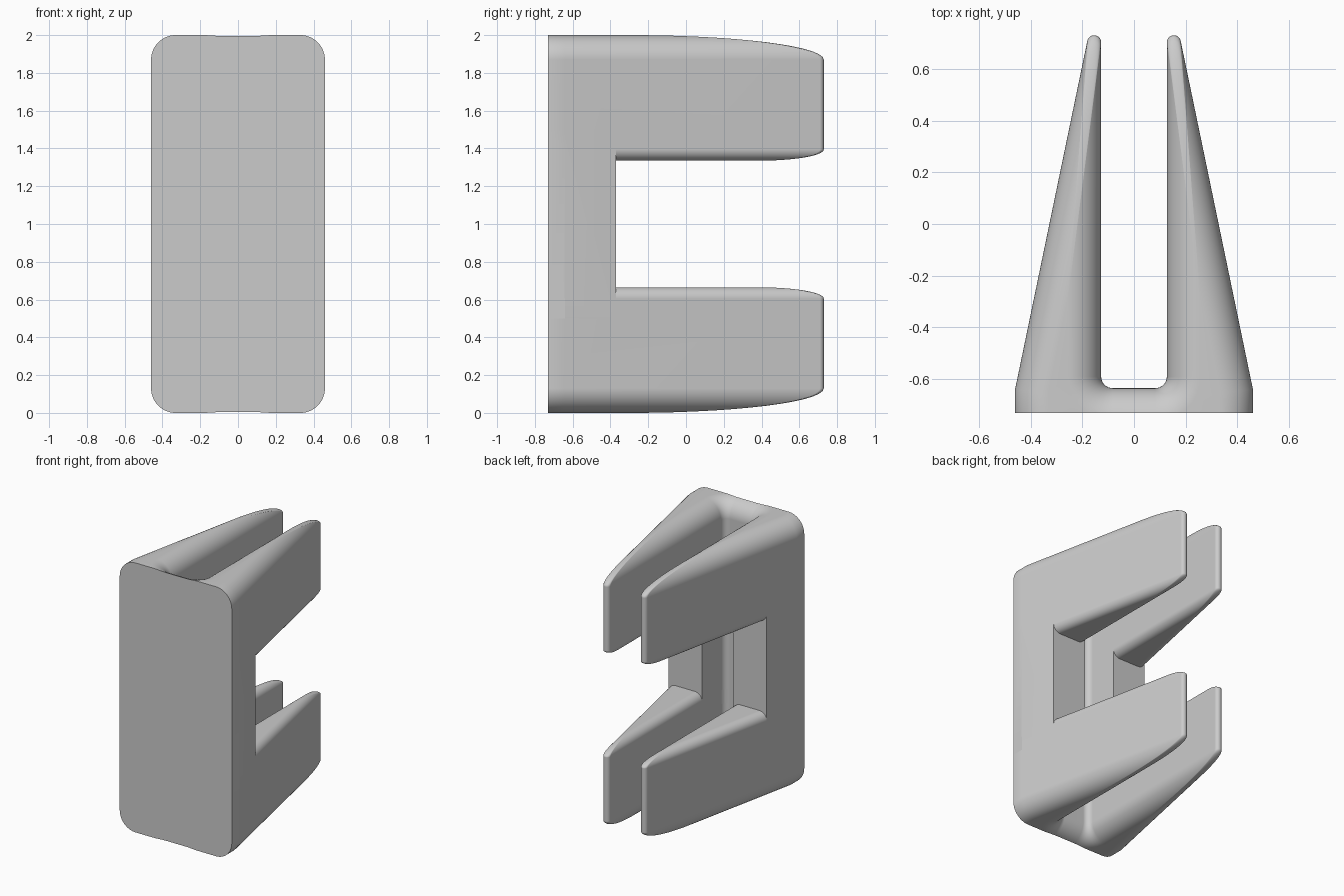
import bpy, bmesh
from math import sin, cos, tan, pi, atan2

cube = bpy.data.objects.get("Cube")
if cube:
    bpy.data.objects.remove(cube, do_unlink=True)

FRONT, NOTCH, HALF_W = -0.73, -0.37, 0.46   # front plane, notch wall, half width
KINK_Y, TIP, TIP_R = -0.64, (0.154, 0.703), 0.027
SLOT = (0.082, -0.59, 0.045)                # slot corner centre and radius
TAPER = atan2(HALF_W - TIP[0] - TIP_R, TIP[1] - KINK_Y)

gray = bpy.data.materials.new("plain gray")
gray.use_nodes = True
gray.diffuse_color = (0.6, 0.6, 0.6, 1)
gray.node_tree.nodes["Principled BSDF"].inputs["Base Color"].default_value = (0.6, 0.6, 0.6, 1)


def outline(radius, turn):
    """Two-pronged plan shape on a rim of this radius; turn runs from side to top."""
    a = radius * (1 - cos(turn))            # inset of the straight walls
    r = TIP_R * cos(turn)                   # the round prong end shrinks and retreats
    e = a + r - TIP_R
    cx = TIP[0] + e
    cy = TIP[1] - e * (1 + cos(TAPER)) / sin(TAPER)
    pts = [(HALF_W - a, -1), (HALF_W - a, KINK_Y - a * tan(TAPER / 2))]
    for i in range(13):
        t = TAPER + (pi - TAPER) * i / 12
        pts.append((cx + r * cos(t), cy + r * sin(t)))
    for i in range(9):
        t = -pi / 2 * i / 8
        pts.append((SLOT[0] + (SLOT[2] + a) * cos(t), SLOT[1] + (SLOT[2] + a) * sin(t)))
    return pts + [(-x, y) for x, y in reversed(pts)]


def slab(name, z0, z1, r0, r1, back=None, steps=14):
    """Stack inset outlines so the lower and upper rims are rounded by r0 and r1."""
    arc = [pi / 2 * i / steps for i in range(steps + 1)]
    low = [(r0, t, z0 + r0 * (1 - sin(t))) for t in reversed(arc)] if r0 else [(0, 0, z0)]
    high = [(r1, t, z1 - r1 * (1 - sin(t))) for t in arc] if r1 else [(0, 0, z1)]
    bm = bmesh.new()
    rings = [[bm.verts.new((x, y, z)) for x, y in outline(r, t)] for r, t, z in low + high]
    n = len(rings[0])
    for p, q in zip(rings, rings[1:]):
        for i in range(n):
            j = (i + 1) % n
            bm.faces.new((p[i], p[j], q[j], q[i]))
    bm.faces.new(rings[0][::-1])
    bm.faces.new(rings[-1])
    bmesh.ops.remove_doubles(bm, verts=bm.verts, dist=1e-5)
    bm.normal_update()
    bmesh.ops.triangulate(bm, faces=[f for f in bm.faces if len(f.verts) > 4])
    # Trim to the flat front, and to the notch wall where asked
    cuts = [(FRONT, -1)] + ([(back, 1)] if back is not None else [])
    for y, side in cuts:
        geom = bm.verts[:] + bm.edges[:] + bm.faces[:]
        bmesh.ops.bisect_plane(bm, geom=geom, plane_co=(0, y, 0),
                               plane_no=(0, side, 0), clear_outer=True)
        rim = [ed for ed in bm.edges if ed.is_boundary]
        bmesh.ops.holes_fill(bm, edges=rim, sides=0)
    bmesh.ops.recalc_face_normals(bm, faces=bm.faces)
    me = bpy.data.meshes.new(name)
    bm.to_mesh(me)
    bm.free()
    me.materials.append(gray)
    ob = bpy.data.objects.new(name, me)
    bpy.context.collection.objects.link(ob)
    return ob


# Upper and lower pronged blocks, joined by a solid column behind the front face
body = slab("clip_body", 1.335, 2, 0.06, 0.13)
parts = [slab("column", 0.5, 1.5, 0, 0, back=NOTCH),
         slab("lower_prongs", 0, 0.665, 0.13, 0.06)]

bpy.ops.object.select_all(action="DESELECT")
bpy.context.view_layer.objects.active = body
body.select_set(True)
for part in parts:
    mod = body.modifiers.new("join", "BOOLEAN")
    mod.operation, mod.solver, mod.object = "UNION", "EXACT", part
    bpy.ops.object.modifier_apply(modifier=mod.name)
    bpy.data.objects.remove(part, do_unlink=True)

# Smooth rims with crisp front and notch edges
bpy.ops.object.shade_smooth_by_angle(angle=pi / 6)
weighted = body.modifiers.new("flat_faces", "WEIGHTED_NORMAL")
weighted.keep_sharp = True
